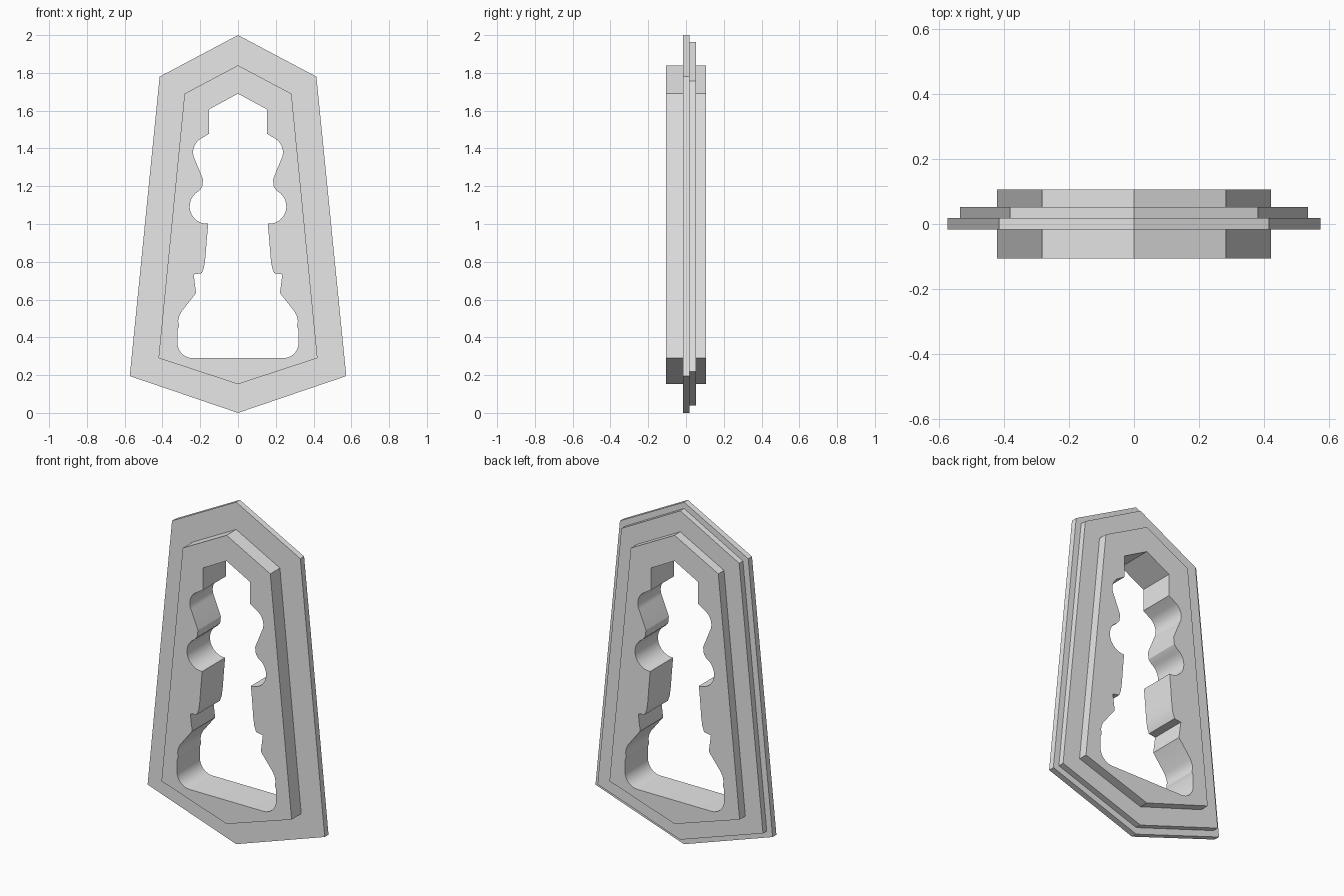
import bpy, bmesh, math
from mathutils import Matrix

cube = bpy.data.objects.get("Cube")
if cube:
    bpy.data.objects.remove(cube, do_unlink=True)

grey = bpy.data.materials.new("plain grey")
grey.use_nodes = True
grey.diffuse_color = (0.8, 0.8, 0.8, 1)
grey.node_tree.nodes["Principled BSDF"].inputs["Base Color"].default_value = (0.8, 0.8, 0.8, 1)


def arc(cx, cz, r, start, end, n=12):
    """Points along a circular arc, angles in degrees."""
    angles = [math.radians(start + (end - start) * i / n) for i in range(n + 1)]
    return [(cx + r * math.cos(a), cz + r * math.sin(a)) for a in angles]


def mirrored(half):
    """Close a right-hand half outline by mirroring it across x = 0."""
    return half + [(-x, z) for x, z in reversed(half) if x > 0]


def slab(name, outer, hole, y0, y1):
    """Extrude an outline with a hole between two depths."""
    curve = bpy.data.curves.new(name, "CURVE")
    curve.dimensions = "2D"
    curve.fill_mode = "BOTH"
    curve.extrude = (y1 - y0) / 2
    for outline in (outer, hole):
        spline = curve.splines.new("POLY")
        spline.points.add(len(outline) - 1)
        for point, (x, z) in zip(spline.points, outline):
            point.co = (x, z, 0, 1)
        spline.use_cyclic_u = True
    curve.materials.append(grey)
    obj = bpy.data.objects.new(name, curve)
    bpy.context.collection.objects.link(obj)
    bpy.ops.object.select_all(action="DESELECT")
    obj.select_set(True)
    bpy.context.view_layer.objects.active = obj
    bpy.ops.object.convert(target="MESH")
    obj = bpy.context.object

    # Stand the slab upright and weld the caps to the walls
    bm = bmesh.new()
    bm.from_mesh(obj.data)
    bm.transform(Matrix.Translation((0, (y0 + y1) / 2, 0)) @ Matrix.Rotation(math.pi / 2, 4, "X"))
    bmesh.ops.remove_doubles(bm, verts=bm.verts, dist=0.0001)
    bmesh.ops.recalc_face_normals(bm, faces=bm.faces)
    bm.to_mesh(obj.data)
    bm.free()
    bpy.ops.object.shade_smooth_by_angle(angle=math.radians(25))
    return obj


# Six-sided outlines
flange_outline = mirrored([(0, 2), (0.415, 1.78), (0.573, 0.195), (0, 0)])
step_outline = mirrored([(0, 1.963), (0.381, 1.758), (0.535, 0.22), (0, 0.04)])
body_outline = mirrored([(0, 1.84), (0.283, 1.69), (0.421, 0.29), (0, 0.152)])

# Turned silhouette cut through the body
opening = mirrored(
    [(0, 1.69), (0.153, 1.607), (0.153, 1.478)]
    + arc(0.155, 1.38, 0.083, 57, -30)                # upper bulge
    + [(0.185, 1.235), (0.19, 1.195)]
    + arc(0.164, 1.093, 0.092, 62, -94)               # collar bulge
    + [(0.165, 0.92), (0.173, 0.82), (0.18, 0.77), (0.192, 0.74)]
    + [(0.235, 0.733), (0.222, 0.635), (0.3, 0.535)]
    + [(0.312, 0.51), (0.317, 0.485), (0.312, 0.46), (0.32, 0.44)]
    + arc(0.24, 0.37, 0.08, 0, -90)                   # rounded foot
)

slab("frame_body", body_outline, opening, -0.106, 0.106)
slab("wide_flange", flange_outline, body_outline, -0.017, 0.018)
slab("back_step", step_outline, body_outline, 0.018, 0.053)
